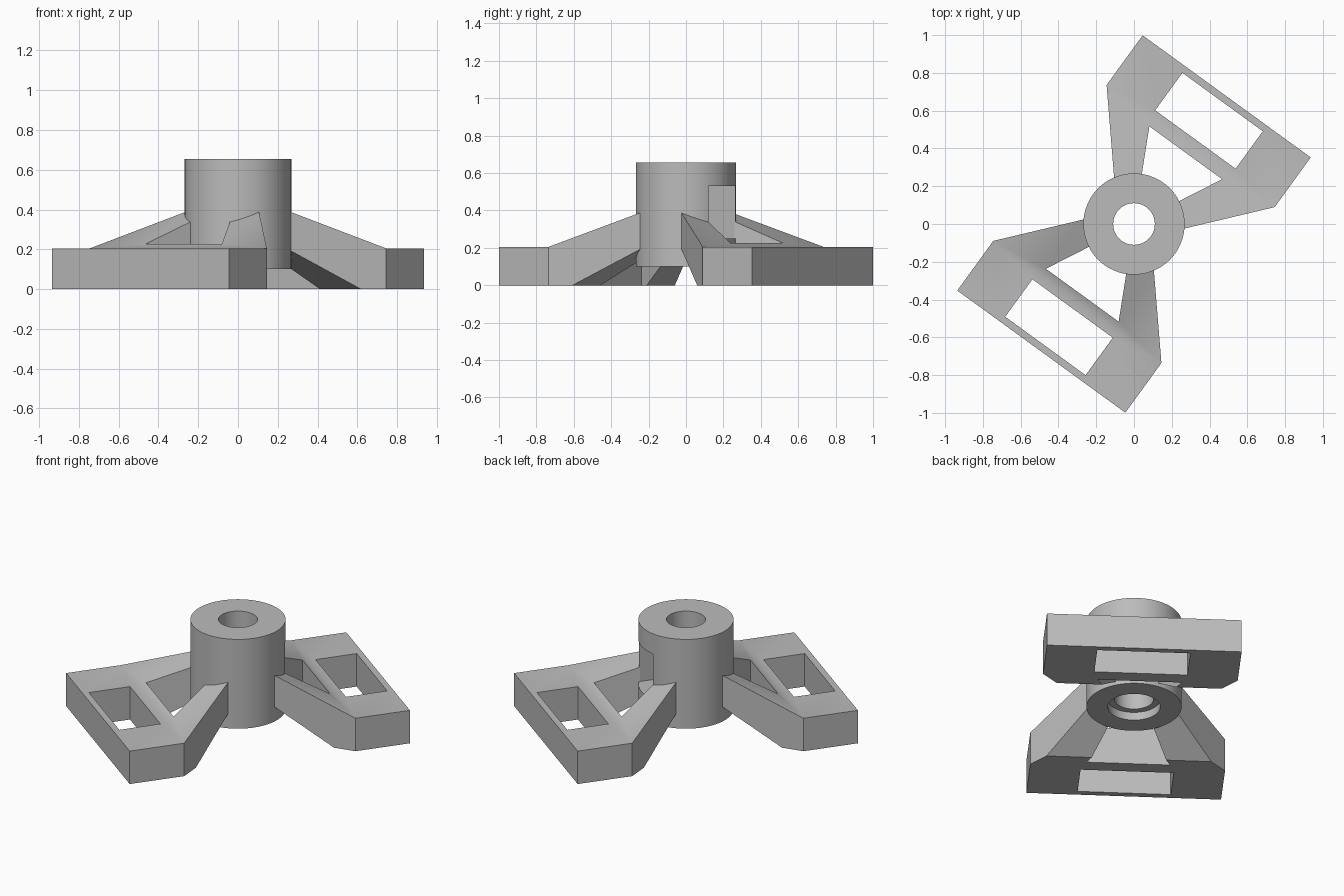
import bpy, bmesh, math
from mathutils import Matrix, Vector

cube = bpy.data.objects.get("Cube")
if cube:
    bpy.data.objects.remove(cube, do_unlink=True)

grey = bpy.data.materials.new("plain_grey")
grey.use_nodes = True
GREY = (0.5, 0.5, 0.5, 1)
grey.diffuse_color = GREY
grey.node_tree.nodes["Principled BSDF"].inputs["Base Color"].default_value = GREY


def add_object(name, bm):
    bmesh.ops.recalc_face_normals(bm, faces=bm.faces[:])
    mesh = bpy.data.meshes.new(name)
    bm.to_mesh(mesh)
    bm.free()
    mesh.materials.append(grey)
    obj = bpy.data.objects.new(name, mesh)
    bpy.context.collection.objects.link(obj)
    return obj


def prism(name, points, direction):
    """Extrude a flat outline along a direction."""
    bm = bmesh.new()
    face = bm.faces.new([bm.verts.new(p) for p in points])
    out = bmesh.ops.extrude_face_region(bm, geom=[face])
    verts = [g for g in out["geom"] if isinstance(g, bmesh.types.BMVert)]
    bmesh.ops.translate(bm, verts=verts, vec=Vector(direction))
    return add_object(name, bm)


def upright(name, outline, low, high):
    return prism(name, [(x, y, low) for x, y in outline], (0, 0, high - low))


def box(name, x0, x1, half_y, low, high):
    outline = [(x0, -half_y), (x1, -half_y), (x1, half_y), (x0, half_y)]
    return upright(name, outline, low, high)


def cylinder(name, radius, low, high, sides=96):
    turn = 2 * math.pi / sides
    outline = [(radius * math.cos(i * turn), radius * math.sin(i * turn)) for i in range(sides)]
    return upright(name, outline, low, high)


def carve(obj, steps):
    """Apply booleans in order and remove the cutters."""
    for operation, tool in steps:
        tool.hide_render = True
        mod = obj.modifiers.new(tool.name, 'BOOLEAN')
        mod.operation, mod.object, mod.solver = operation, tool, 'EXACT'
    graph = bpy.context.evaluated_depsgraph_get()
    mesh = bpy.data.meshes.new_from_object(obj.evaluated_get(graph))
    obj.modifiers.clear()
    obj.data = mesh
    for _, tool in steps:
        bpy.data.objects.remove(tool, do_unlink=True)


def finish(obj, angle):
    obj.data.transform(Matrix.Rotation(angle, 4, 'Z'))
    bpy.ops.object.select_all(action='DESELECT')
    obj.select_set(True)
    bpy.context.view_layer.objects.active = obj
    bpy.ops.object.shade_smooth_by_angle(angle=math.radians(30))


TILT = math.radians(54)

# Central hub with bore, shallow counterbore and one side slot
hub = cylinder("hub", 0.268, 0.10, 0.655)
carve(hub, [
    ('DIFFERENCE', cylinder("bore", 0.11, 0, 0.8)),
    ('DIFFERENCE', cylinder("counterbore", 0.148, 0, 0.15)),
    ('DIFFERENCE', box("slot", -0.122, 0.32, 0.122, 0.25, 0.53)),
])
finish(hub, TILT)

# Splayed brackets: sloping side profile trimmed to the plan outline
profile = [(0.05, 0.43), (0.51, 0.205), (0.835, 0.205),
           (0.835, 0), (0.412, 0), (0.05, 0.253)]
half_plan = [(0.05, 0.155), (0.51, 0.55), (0.835, 0.55)]
half_gap = [(0.15, 0.077), (0.466, 0.238)]


def mirrored(half):
    return half + [(x, -y) for x, y in reversed(half)]


for name, turn in (("back_bracket", 0), ("front_bracket", math.pi)):
    bracket = prism(name, [(x, -0.7, z) for x, z in profile], (0, 1.4, 0))
    carve(bracket, [
        ('INTERSECT', upright("plan", mirrored(half_plan), -0.1, 0.6)),
        ('DIFFERENCE', upright("gap", mirrored(half_gap), -0.1, 0.6)),
        ('DIFFERENCE', box("window", 0.553, 0.798, 0.263, -0.1, 0.6)),
        ('DIFFERENCE', cylinder("hub_core", 0.262, -0.1, 0.7)),
    ])
    finish(bracket, TILT + turn)
